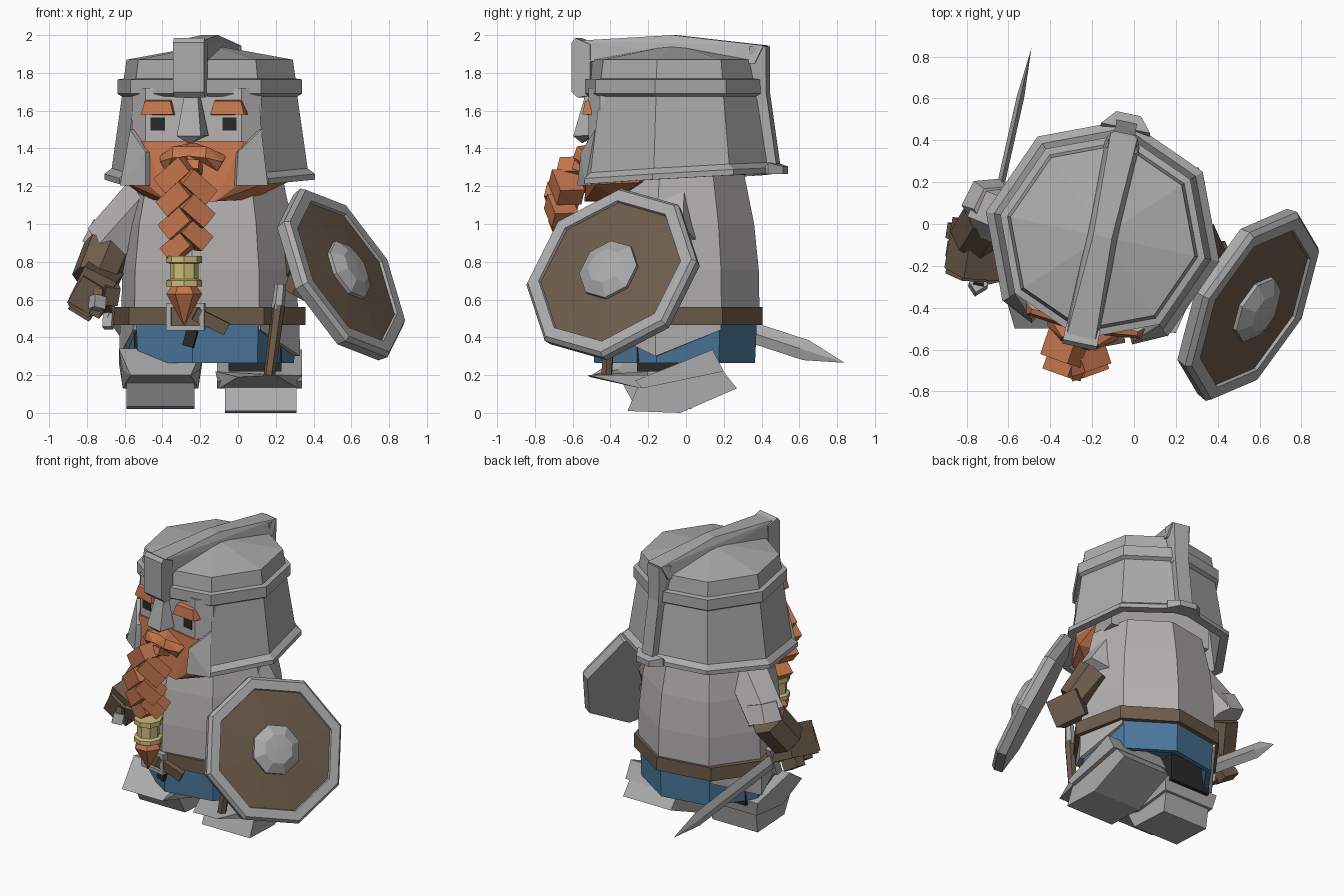
import bpy, bmesh, math
from mathutils import Matrix, Vector

if "Cube" in bpy.data.objects:
    bpy.data.objects.remove(bpy.data.objects["Cube"])

COLORS = {"steel": (.41, .41, .41), "mail": (.46, .44, .44), "hair": (.56, .18, .075),
          "leather": (.155, .108, .072), "cloth": (.072, .19, .335), "brass": (.60, .51, .20), "dark": (.022, .022, .022)}
MATS = {}
for n, c in COLORS.items():
    MATS[n] = bpy.data.materials.new(n)
    MATS[n].diffuse_color = (*c, 1)

# Head and torso share one slightly turned frame
BODY = Matrix.Translation((-.15, -.06, 0)) @ Matrix.Rotation(math.radians(-12), 4, 'Z')
I = Matrix.Identity(4)


def finish(name, bm, mats, M=I):
    bmesh.ops.recalc_face_normals(bm, faces=bm.faces)
    me = bpy.data.meshes.new(name)
    bm.to_mesh(me)
    bm.free()
    me.transform(M)
    for m in mats:
        me.materials.append(MATS[m])
    ob = bpy.data.objects.new(name, me)
    bpy.context.collection.objects.link(ob)
    return ob


def lathe(name, prof, mats, M=I, sx=1, n=8, skip=lambda k, b: False, rule=lambda b: 0, tilt=0):
    """Turned n-sided form from (radius, z) points; tilt slopes the part below z 1.4."""
    bm = bmesh.new()
    rings = [[bm.verts.new((sx * r * math.cos(2 * math.pi * k / n), r * math.sin(2 * math.pi * k / n),
                            z + (tilt * r * math.sin(2 * math.pi * k / n) if z < 1.4 else 0)))
              for k in range(n)] for r, z in prof]
    for b in range(len(prof) - 1):
        for k in range(n):
            if not skip(k, b):
                j = (k + 1) % n
                f = bm.faces.new((rings[b][k], rings[b + 1][k], rings[b + 1][j], rings[b][j]))
                f.material_index = rule(b)
    bmesh.ops.remove_doubles(bm, verts=bm.verts, dist=.0005)
    return finish(name, bm, mats, M)


def hull(name, pts, mat, M=I):
    bm = bmesh.new()
    for p in pts:
        bm.verts.new(p)
    r = bmesh.ops.convex_hull(bm, input=bm.verts)
    bmesh.ops.delete(bm, geom=list({v for v in r["geom_interior"] if isinstance(v, bmesh.types.BMVert)}), context='VERTS')
    bmesh.ops.dissolve_limit(bm, angle_limit=.02, verts=bm.verts, edges=bm.edges)
    return finish(name, bm, [mat], M)


def prism(name, prof, x0, x1, mat, M=I):
    """Convex (y, z) profile stretched along x."""
    return hull(name, [(x, y, z) for x in (x0, x1) for y, z in prof], mat, M)


def box(name, c, s, mat, M=I, rot=(0, 0, 0)):
    R = Matrix.Translation(c)
    for a, ax in zip(rot, 'XYZ'):
        R = R @ Matrix.Rotation(math.radians(a), 4, ax)
    h = [v / 2 for v in s]
    return hull(name, [(i * h[0], j * h[1], k * h[2]) for i in (-1, 1) for j in (-1, 1) for k in (-1, 1)], mat, M @ R)


def limb(name, p, q, r1, r2, mat, n=6):
    p, q = Vector(p), Vector(q)
    M = Matrix.Translation(p) @ (q - p).to_track_quat('Z', 'Y').to_matrix().to_4x4()
    return lathe(name, [(0, 0), (r1, 0), (r2, (q - p).length), (0, (q - p).length)], [mat], M, n=n)


# Helmet: dome, band, flared walls, open at the front
lathe("helmet", [(0, 1.95), (.45, 1.87), (.465, 1.77), (.50, 1.765), (.50, 1.69), (.475, 1.675),
                 (.53, 1.295), (.57, 1.265), (.57, 1.235), (.51, 1.235), (.455, 1.67)],
      ["steel"], BODY, skip=lambda k, b: b >= 5 and k in (5, 6), tilt=.06)
hull("helmet_ridge", [(s * w, y, z) for s in (-1, 1) for w, y, z in
     ((.07, -.52, 1.97), (.08, -.5, 1.86), (.045, 0, 2.0), (.05, 0, 1.9), (.065, .495, 1.945), (.085, .45, 1.85))], "steel", BODY)
prism("helmet_brow_block", [(-.54, 1.70), (-.51, 1.67), (-.44, 1.68), (-.44, 1.95), (-.52, 1.985), (-.54, 1.96)],
      -.083, .083, "steel", BODY)
hull("helmet_back_rib", [(s * w, y, z) for s in (-1, 1) for w, y, z in
     ((.08, .42, 1.94), (.055, .505, 1.94), (.05, .505, 1.66), (.06, .42, 1.66))], "steel", BODY)
hull("helmet_back_rib_lower", [(s * .05, y, z) for s in (-1, 1) for y, z in
     ((.44, 1.7), (.505, 1.7), (.56, 1.32), (.5, 1.27))], "steel", BODY)
hull("helmet_back_lip", [(s * w, y, z) for s in (-1, 1) for w, y, z in
     ((.12, .53, 1.325), (.12, .53, 1.265), (.06, .60, 1.305), (.06, .60, 1.265), (.12, .49, 1.265))], "steel", BODY)
for s, side in ((-1, "left"), (1, "right")):
    hull("cheek_guard_" + side, [(s * x * f, y * f, z) for f in (1, .93) for x, y, z in
         ((.355, -.355, 1.50), (.25, -.455, 1.38), (.245, -.475, 1.205), (.40, -.40, 1.205))], "steel", BODY)
hull("nose_guard", [(s * w, y, z) for s in (-1, 1) for w, y, z in
     ((.04, -.44, 1.69), (.035, -.475, 1.69), (.085, -.43, 1.47), (.065, -.535, 1.465), (.015, -.50, 1.43))], "steel", BODY)

# Face with eyes, brows and beard
plan = [(.26, -.41), (.35, -.33), (.36, .2), (-.36, .2), (-.35, -.33), (-.26, -.41)]
hull("face", [(x, y, z) for z in (1.25, 1.72) for x, y in plan], "mail", BODY)
for s, side in ((-1, "left"), (1, "right")):
    box("eye_" + side, (s * .195, -.412, 1.53), (.075, .008, .07), "dark", BODY)
    hull("eyebrow_" + side, [(s * x, y, z) for x, y, z in
         ((.10, -.40, 1.575), (.29, -.39, 1.58), (.12, -.40, 1.66), (.26, -.39, 1.66),
          (.10, -.46, 1.58), (.28, -.44, 1.58), (.12, -.445, 1.65), (.26, -.43, 1.65))], "hair", BODY)
hull("beard", [(s * x, y, z) for s in (-1, 1) for x, y, z in
     ((.26, -.42, 1.44), (.34, -.34, 1.44), (.26, -.425, 1.22), (.36, -.35, 1.21), (.44, -.1, 1.22),
      (.33, 0, 1.4), (.13, -.46, 1.12), (.28, -.25, 1.13))], "hair", BODY)
for s, side in ((-1, "left"), (1, "right")):
    hull("moustache_" + side, [(s * x, y, z) for x, y, z in
         ((0, -.41, 1.43), (0, -.49, 1.41), (.09, -.51, 1.41), (.18, -.42, 1.36), (.17, -.47, 1.33),
          (0, -.53, 1.36), (.09, -.53, 1.35), (.14, -.46, 1.28))], "hair", BODY)
box("lower_lip", (0, -.49, 1.30), (.11, .1, .05), "hair", BODY, (-20, 0, 0))

# Braid: alternating twisted locks, clasp and tip
for i in range(7):
    s = 1 if i % 2 else -1
    t = i / 6
    box("braid_lock", (-.275 + s * .05 * (1.1 - .3 * t), -.56 - .09 * math.sin(math.pi * min(1, t + .1)) - .03 * t, 1.26 - .38 * t),
        (.18 - .04 * t, .14 - .02 * t, .10), "hair", I, (-14, s * 38, s * 24))
T = Matrix.Translation((-.285, -.61, 0))
lathe("braid_clasp", [(0, .83), (.095, .83), (.095, .795), (.075, .79), (.075, .71), (.095, .70), (.095, .67), (0, .67)], ["brass"], T)
lathe("braid_tip", [(0, .69), (.06, .68), (.095, .63), (0, .46)], ["hair"], T, n=6)

# Torso, belt and skirt
lathe("torso", [(0, 1.29), (.375, 1.27), (.43, 1.0), (.455, .76), (.46, .5), (0, .5)], ["mail"], BODY, 1.04)
lathe("belt", [(.44, .56), (.475, .56), (.475, .465), (.44, .465)], ["leather"], BODY, 1.09)
lathe("skirt", [(0, .5), (.445, .48), (.435, .265), (.40, .265), (.38, .42), (0, .42)], ["cloth"], BODY, 1.05)
for s, side in ((-1, "left"), (1, "right")):
    for f, tag in ((-1, "front"), (1, "back")):
        hull("hip_plate_%s_%s" % (side, tag), [(s * x * g, f * y * g, z) for g in (1, .94) for x, y, z in
             ((.485, 0, .48), (.345, .325, .48), (.345, .325, .44), (.49, 0, .30))], "mail", BODY)
box("skirt_split", (-.01, -.435, .395), (.06, .05, .09), "dark", BODY, (0, 15, 0))

# Buckle and strap end
for dx, dz, w, h in ((-.09, 0, .025, .14), (.09, 0, .025, .14), (0, .06, .2, .025), (0, -.06, .2, .025)):
    box("buckle_bar", (dx - .02, -.51, .51 + dz), (w, .04, h), "steel", BODY)
box("buckle_core", (-.02, -.49, .51), (.17, .04, .1), "leather", BODY)
box("belt_end", (.11, -.49, .485), (.19, .035, .07), "leather", BODY, (0, 28, 20))

# Tool hanging from the belt
limb("tool_handle", (.165, -.42, .19), (.215, -.40, .57), .03, .035, "leather", 6)
limb("tool_collar", (.21, -.40, .55), (.225, -.39, .68), .035, .03, "steel", 6)

# Legs and boots, mid-stride: left toe raised, right heel raised
box("leg_left", (-.39, -.08, .34), (.32, .38, .22), "dark")
box("leg_right", (.09, -.08, .33), (.28, .36, .22), "dark")
prism("boot_right", [(-.31, .01), (-.03, .0), (.27, .13), (.18, .24), (-.25, .15)], -.07, .31, "steel")
hull("boot_right_cuff", [(x, y, z) for x in (-.11, .34) for y, z in ((-.23, .13), (-.27, .17), (.14, .335), (.20, .22))], "steel")
hull("boot_right_flap", [(-.10, -.24, .13), (.32, -.24, .13), (-.12, -.2, .22), (.34, -.2, .2),
                         (0, -.51, .19), (.20, -.52, .2)], "steel")
prism("boot_left", [(-.27, .035), (.03, .02), (.06, .2), (-.36, .2)], -.59, -.23, "steel")
hull("boot_left_upper", [(x, y, z) for s, a in ((-1, .20), (1, .21)) for x, y, z in
     ((-.41 + s * .16, -.50, .2), (-.41 + s * a, -.36, .23), (-.41 + s * .2, -.22, .13),
      (-.41 + s * .2, .07, .16), (-.41 + s * .22, .09, .26), (-.41 + s * .22, -.28, .34))], "steel")

# Sword arm
limb("sleeve_left", (-.46, -.02, 1.14), (-.685, .07, .89), .15, .145, "mail", 6)
limb("elbow_plate", (-.66, .08, .99), (-.70, .10, .87), .11, .13, "mail", 6)
limb("gauntlet_left", (-.69, .05, .87), (-.76, -.06, .70), .13, .125, "leather", 7)
box("fist_left", (-.755, -.12, .66), (.19, .25, .22), "leather", I, (15, 25, -10))
for i in range(3):
    box("finger_left", (-.80, -.22 + .085 * i, .63 - .02 * i), (.13, .075, .16), "leather", I, (15, 30, -10))
box("thumb_left", (-.68, -.2, .64), (.08, .14, .1), "leather", I, (20, 10, 10))

# Sword: grip, guard and flat blade
tip, hand = Vector((-.49, .84, .265)), Vector((-.71, -.14, .585))
S = Matrix.Translation(hand) @ (tip - hand).to_track_quat('Y', 'Z').to_matrix().to_4x4()
L = (tip - hand).length
hull("sword_blade", [(s * .018, y, 0) for s in (-1, 1) for y in (.1, L - .25)]
     + [(0, y, s * .055) for s in (-1, 1) for y in (.1, L - .22)] + [(0, L, 0)], "steel", S)
box("sword_guard", (0, .13, 0), (.05, .05, .2), "steel", S)
box("sword_grip", (0, -.02, 0), (.05, .28, .05), "leather", S)
box("sword_pommel", (0, -.15, -.05), (.07, .06, .07), "steel", S, (0, 0, 45))

# Shield arm
limb("sleeve_right", (.10, -.08, 1.14), (.26, -.08, .92), .14, .13, "mail", 6)
limb("gauntlet_right", (.27, -.07, .92), (.35, -.20, .74), .13, .11, "leather", 7)
box("fist_right", (.36, -.22, .69), (.18, .22, .18), "leather", I, (0, 30, 25))

# Octagonal shield, tilted outward
n = Vector((.78, -.44, .45)).normalized()
u = (Vector((0, 0, 1)) - n * n.z).normalized()
R = Matrix((u, n.cross(u), n)).transposed().to_4x4()
lathe("shield", [(0, -.035), (.495, -.035), (.505, .02), (.485, .045), (.42, .045), (.415, .03), (.17, .045),
                 (.17, .065), (.10, .105), (0, .11)], ["steel", "leather"],
      Matrix.Translation((.545, -.385, .732)) @ R @ Matrix.Rotation(math.radians(8), 4, 'Z'),
      rule=lambda b: 1 if b == 5 else 0)

for m in bpy.data.materials:
    if m.users and not m.is_grease_pencil:
        m.use_nodes = True
        m.node_tree.nodes["Principled BSDF"].inputs["Base Color"].default_value = m.diffuse_color
